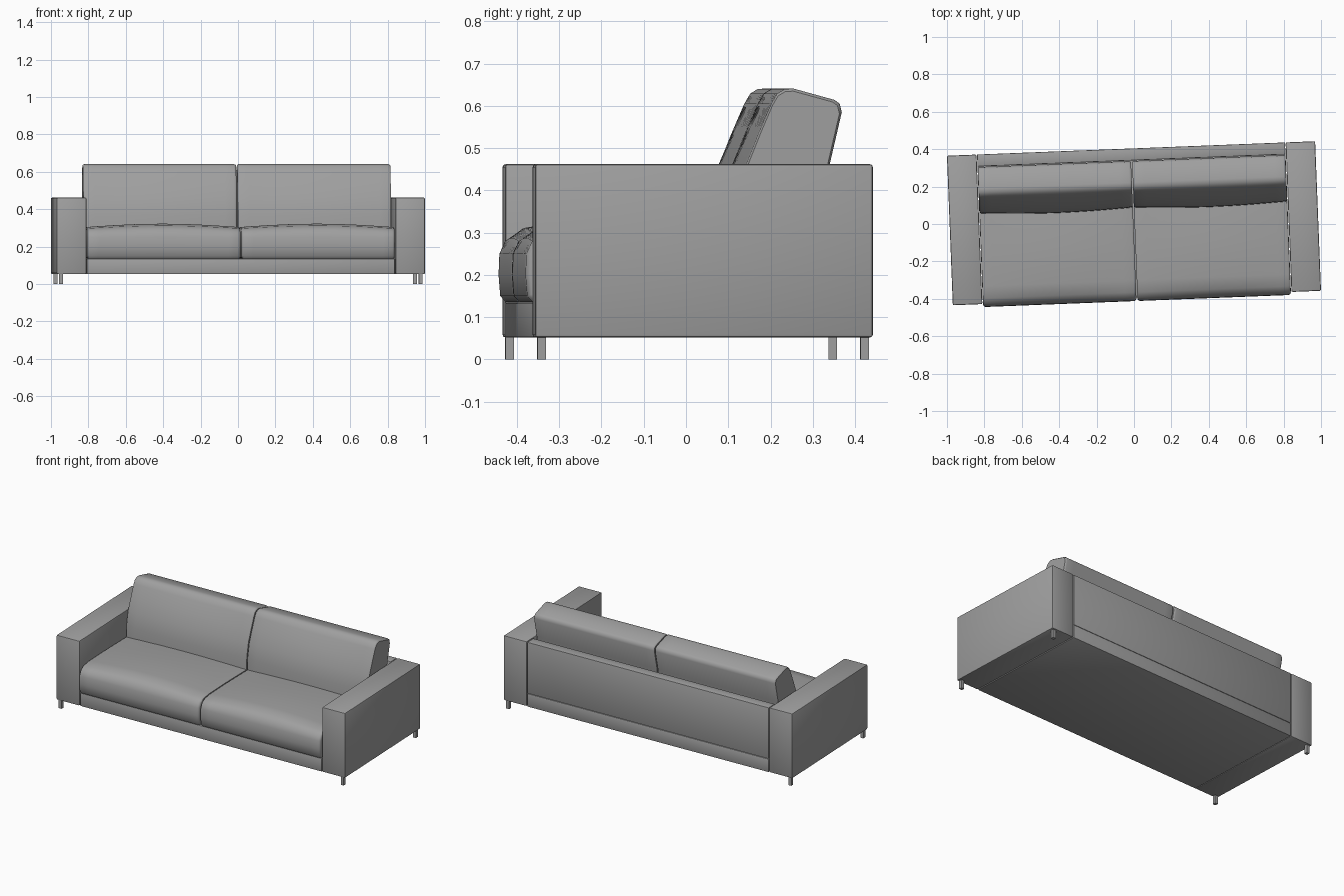
import bpy, bmesh, math

old = bpy.data.objects.get("Cube")
if old:
    bpy.data.objects.remove(old, do_unlink=True)

TURN = math.radians(2.25)  # the sofa stands slightly turned

grey = bpy.data.materials.new("grey fabric")
grey.use_nodes = True
colour = (0.35, 0.35, 0.35, 1)
grey.diffuse_color = colour
grey.node_tree.nodes["Principled BSDF"].inputs["Base Color"].default_value = colour


def finish(name, bm, angle=35):
    bmesh.ops.recalc_face_normals(bm, faces=bm.faces[:])
    mesh = bpy.data.meshes.new(name)
    bm.to_mesh(mesh)
    bm.free()
    mesh.materials.append(grey)
    ob = bpy.data.objects.new(name, mesh)
    bpy.context.collection.objects.link(ob)
    ob.rotation_euler.z = TURN
    bpy.ops.object.select_all(action="DESELECT")
    ob.select_set(True)
    bpy.context.view_layer.objects.active = ob
    bpy.ops.object.shade_smooth_by_angle(angle=math.radians(angle))
    return ob


def box(name, lo, hi, bevel=0.0):
    bm = bmesh.new()
    bmesh.ops.create_cube(bm, size=1)
    for v in bm.verts:
        v.co = [(a + b) / 2 + c * (b - a) for a, b, c in zip(lo, hi, v.co)]
    if bevel:
        bmesh.ops.bevel(bm, geom=bm.edges[:], offset=bevel, segments=2,
                        profile=0.5, affect="EDGES")
    return finish(name, bm)


def cushion(name, profile, x0, x1, puff, edge=0.012, steps=16):
    """Sweep a (y, z, puff weight) profile along x, with eased ends and a puffed middle."""
    cy = sum(p[0] for p in profile) / len(profile)
    cz = sum(p[1] for p in profile) / len(profile)
    stations = [(x0, 0.95), (x0 + edge * 0.3, 0.98)]
    stations += [(x0 + edge + (x1 - x0 - 2 * edge) * i / steps, 1) for i in range(steps + 1)]
    stations += [(x1 - edge * 0.3, 0.98), (x1, 0.95)]
    bm = bmesh.new()
    rings = []
    for x, k in stations:
        swell = math.sin(math.pi * (x - x0) / (x1 - x0))
        rings.append([bm.verts.new((x, cy + (y - cy) * k + puff[0] * w * swell,
                                    cz + (z - cz) * k + puff[1] * w * swell))
                      for y, z, w in profile])
    n = len(profile)
    for a, b in zip(rings, rings[1:]):
        for i in range(n):
            j = (i + 1) % n
            bm.faces.new((a[i], a[j], b[j], b[i]))
    bm.faces.new(rings[0])
    bm.faces.new(rings[-1])
    return finish(name, bm, 40)


seat_profile = [
    (0.30, 0.136, 0), (-0.395, 0.136, 0), (-0.408, 0.150, 0), (-0.412, 0.20, 0),
    (-0.410, 0.25, 0.1), (-0.396, 0.28, 0.4), (-0.365, 0.297, 0.8), (-0.30, 0.304, 1),
    (-0.10, 0.304, 1), (0.12, 0.30, 0.8), (0.30, 0.29, 0)]

back_profile = [
    (0.29, 0.285, 0), (0.088, 0.285, 1), (0.092, 0.37, 1), (0.110, 0.46, 0.9),
    (0.140, 0.535, 0.6), (0.170, 0.605, 0.2), (0.184, 0.629, 0), (0.202, 0.640, 0),
    (0.222, 0.641, 0), (0.320, 0.614, 0), (0.332, 0.605, 0), (0.337, 0.585, 0),
    (0.308, 0.46, 0)]

# Frame
box("base", (-0.824, -0.394, 0.052), (0.824, 0.404, 0.135), 0.003)
box("back_panel", (-0.824, 0.340, 0.136), (0.824, 0.404, 0.460), 0.004)

# Arms, legs and cushions on both sides
for side, s in (("left", 1), ("right", -1)):
    xs = sorted((s * 0.827, s * 0.985))
    box(side + "_arm", (xs[0], -0.396, 0.052), (xs[1], 0.404, 0.462), 0.007)
    for end, y in (("front", -0.380), ("back", 0.385)):
        x = s * 0.962
        box(f"{side}_{end}_leg", (x - 0.010, y - 0.010, 0), (x + 0.010, y + 0.010, 0.056))
    xs = sorted((s * 0.003, s * 0.823))
    cushion(side + "_seat_cushion", seat_profile, *xs, (0, 0.018))
    cushion(side + "_back_cushion", back_profile, *xs, (-0.014, 0))
